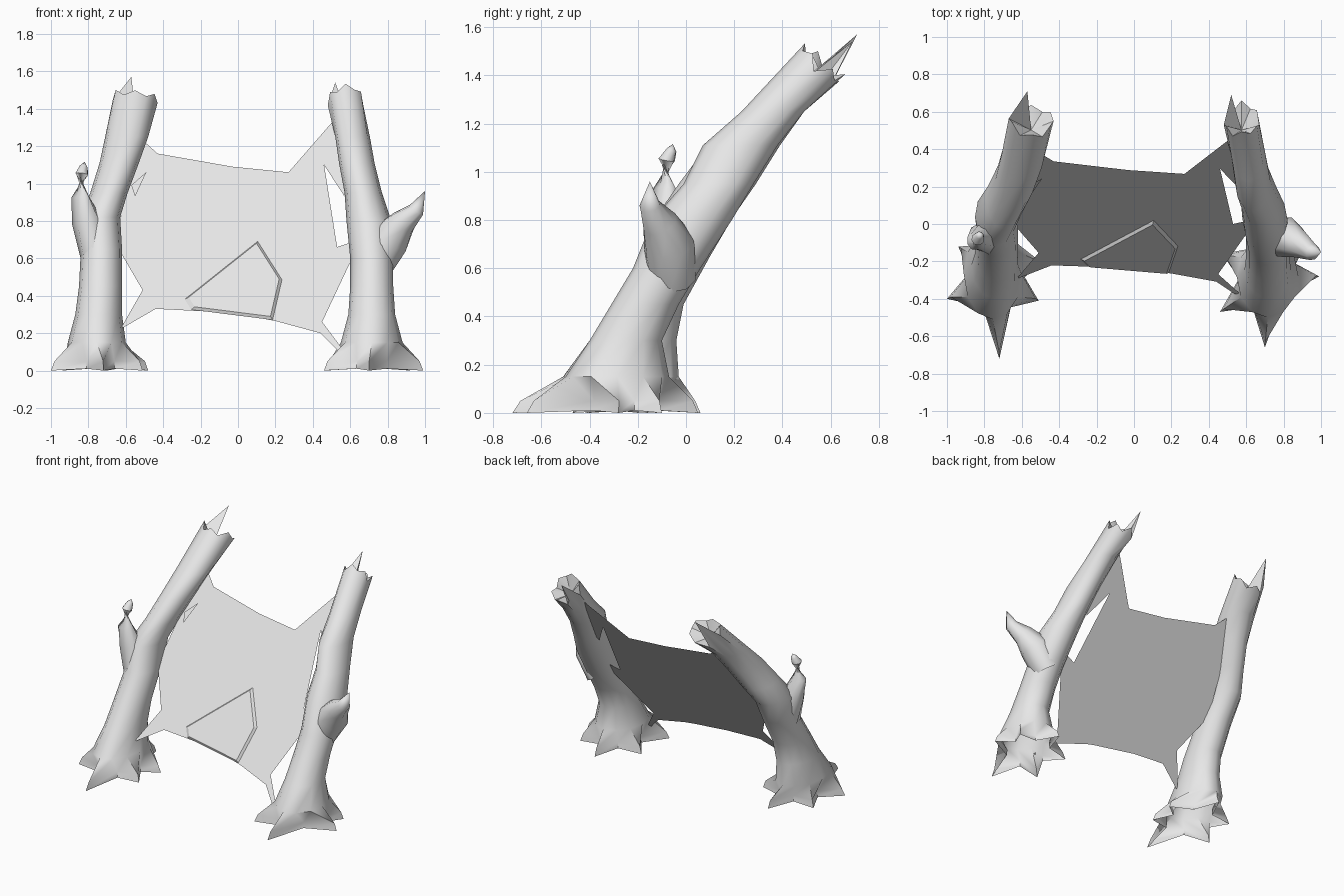
import bpy, bmesh, math
from mathutils import Vector

if "Cube" in bpy.data.objects:
    bpy.data.objects.remove(bpy.data.objects["Cube"])

mat = bpy.data.materials.new("light_grey")
mat.diffuse_color = (0.8, 0.8, 0.8, 1)
mat.use_nodes = True
mat.node_tree.nodes["Principled BSDF"].inputs["Base Color"].default_value = mat.diffuse_color


def make(name, verts, faces, angle=40, recalc=True):
    me = bpy.data.meshes.new(name)
    me.from_pydata([tuple(v) for v in verts], [], faces)
    me.materials.append(mat)
    if recalc:
        bm = bmesh.new()
        bm.from_mesh(me)
        bmesh.ops.recalc_face_normals(bm, faces=bm.faces[:])
        bm.to_mesh(me)
        bm.free()
    ob = bpy.data.objects.new(name, me)
    bpy.context.collection.objects.link(ob)
    bpy.ops.object.select_all(action='DESELECT')
    ob.select_set(True)
    bpy.context.view_layer.objects.active = ob
    bpy.ops.object.shade_smooth_by_angle(angle=math.radians(angle))
    return ob


def loft(name, rings, end):
    """Skin rings of equal length and close the last one on a point."""
    n = len(rings[0])
    verts = [p for r in rings for p in r] + [end]
    faces = []
    for k in range(len(rings) - 1):
        for i in range(n):
            j = (i + 1) % n
            faces.append((k*n + i, k*n + j, (k+1)*n + j, (k+1)*n + i))
    b = (len(rings) - 1) * n
    faces += [(b + i, b + (i + 1) % n, len(verts) - 1) for i in range(n)]
    return make(name, verts, faces, 50)


N = 12
ANG = [math.radians(-90 + 360 / N * i) for i in range(N)]


def trunk(name, centre, tips, sections, top, jag, spike):
    # star-shaped root foot: tips with pulled-in valleys between
    c = Vector(centre)
    star = []
    for i, t in enumerate(tips):
        a, b = Vector(t), Vector(tips[(i + 1) % len(tips)])
        star += [a, c + ((a + b) / 2 - c) * 0.62]
    rings = [[Vector((p.x, p.y, 0.01 if i % 2 else 0)) for i, p in enumerate(star)]]
    low = [c + (p - c) * (0.93 if i % 2 == 0 else 0.97) for i, p in enumerate(star)]
    rings.append([Vector((p.x, p.y, 0.05)) for p in low])
    # leaning stem, horizontal sections: z, x0, x1, y0, y1
    for z, x0, x1, y0, y1 in sections:
        rings.append([Vector(((x0 + x1)/2 + (x1 - x0)/2 * math.cos(a),
                              (y0 + y1)/2 + (y1 - y0)/2 * math.sin(a), z)) for a in ANG])
    # broken, jagged top square to the lean
    axis = Vector((0, 0.68, 0.73))
    x, y, z, rx, r = top
    ring = [Vector((x + rx*math.cos(a), y + r*0.73*math.sin(a), z - r*0.68*math.sin(a)))
            + axis * jag[i] for i, a in enumerate(ANG)]
    ring[8] = Vector(spike)
    rings.append(ring)
    return loft(name, rings, Vector((x, y, z)) - axis * 0.07)


def branch(name, path, sides=8):
    rings = []
    for k, (x, y, z, r) in enumerate(path[:-1]):
        d = Vector(path[k + 1][:3]) - Vector(path[max(k - 1, 0)][:3])
        q = d.to_track_quat('Z', 'Y')
        rings.append([Vector((x, y, z)) + q @ Vector((r*math.cos(2*math.pi*i/sides),
                      r*math.sin(2*math.pi*i/sides), 0)) for i in range(sides)])
    return loft(name, rings, Vector(path[-1][:3]))


# left trunk
trunk("left_trunk", (-0.73, -0.25),
      [(-0.72, -0.72), (-0.51, -0.41), (-0.48, -0.2), (-0.7, 0.06), (-0.94, -0.12), (-1.0, -0.4)],
      [(0.15, -0.91, -0.60, -0.51, -0.03), (0.3, -0.87, -0.62, -0.40, -0.04),
       (0.45, -0.85, -0.62, -0.31, -0.01), (0.65, -0.84, -0.62, -0.18, 0.10),
       (0.82, -0.85, -0.63, -0.12, 0.20), (0.95, -0.79, -0.59, -0.03, 0.29),
       (1.11, -0.74, -0.53, 0.09, 0.39), (1.25, -0.71, -0.48, 0.23, 0.49)],
      (-0.55, 0.55, 1.43, 0.12, 0.10),
      [0, -0.03, 0.02, 0, 0.02, -0.02, 0.02, -0.02, 0, 0.02, 0.05, -0.02],
      (-0.57, 0.71, 1.57))
branch("left_branch", [(-0.75, -0.08, 0.6, 0.09), (-0.81, -0.07, 0.8, 0.08),
                       (-0.845, -0.09, 0.93, 0.05), (-0.835, -0.08, 1.05, 0.035),
                       (-0.825, -0.06, 1.09, 0.022), (-0.82, -0.055, 1.115, 0)])

# right trunk
trunk("right_trunk", (0.72, -0.25),
      [(0.70, -0.66), (0.99, -0.28), (0.92, -0.1), (0.7, 0.05), (0.47, -0.16), (0.46, -0.47)],
      [(0.15, 0.55, 0.88, -0.50, -0.07), (0.3, 0.59, 0.84, -0.40, -0.10),
       (0.45, 0.60, 0.83, -0.31, -0.03), (0.6, 0.60, 0.83, -0.22, 0.06),
       (0.8, 0.58, 0.82, -0.14, 0.19), (0.95, 0.57, 0.77, -0.01, 0.28),
       (1.11, 0.54, 0.73, 0.07, 0.38), (1.25, 0.52, 0.705, 0.23, 0.49)],
      (0.575, 0.55, 1.44, 0.095, 0.105),
      [0.03, 0, 0.02, -0.03, 0.03, 0, 0.05, -0.02, 0, -0.03, 0.02, -0.02],
      (0.52, 0.69, 1.54))
branch("right_branch", [(0.72, -0.06, 0.55, 0.10), (0.81, -0.07, 0.7, 0.11),
                        (0.88, -0.11, 0.79, 0.075), (0.955, -0.15, 0.86, 0.045),
                        (1.0, -0.15, 0.96, 0)])


# stretched hide sheet, lying in one leaning plane
def on_sheet(x, z, lift=0.0):
    n = Vector((0, -0.83, 0.556))
    return Vector((x, 0.67 * (z - 0.66), z)) + n * lift


outline = [(-0.53, 1.25), (-0.43, 1.16), (-0.03, 1.09), (0.27, 1.06), (0.54, 1.37), (0.60, 1.0),
           (0.57, 0.93), (0.46, 1.10), (0.53, 0.66), (0.62, 0.69), (0.61, 0.6),
           (0.45, 0.26), (0.57, 0.10), (0.54, 0.10), (0.44, 0.20), (0.2, 0.265), (-0.05, 0.31),
           (-0.44, 0.33), (-0.63, 0.22), (-0.51, 0.43), (-0.65, 0.67), (-0.60, 1.0)]
sheet = [on_sheet(x, z) for x, z in outline]
make("hide_sheet", sheet, [tuple(reversed(range(len(sheet))))], recalc=False)

# patch sewn on the front of the sheet
pts = [(-0.285, 0.38), (-0.25, 0.325), (0.185, 0.27), (0.235, 0.485), (0.105, 0.69)]
cx, cz = 0.02, 0.43
ring0 = [on_sheet(x, z, 0.001) for x, z in pts]
ring1 = [on_sheet(cx + (x - cx)*0.93, cz + (z - cz)*0.93, 0.015) for x, z in pts]
make("sheet_patch", ring0 + ring1,
     [(i, (i + 1) % 5, 5 + (i + 1) % 5, 5 + i) for i in range(5)] + [(5, 6, 7, 8, 9), (4, 3, 2, 1, 0)], 25)

# small tie at the left trunk
tie = [(-0.57, 0.98), (-0.55, 0.92), (-0.49, 1.05)]
make("left_tie", [on_sheet(x, z, 0.02) for x, z in tie], [(0, 1, 2)], recalc=False)
